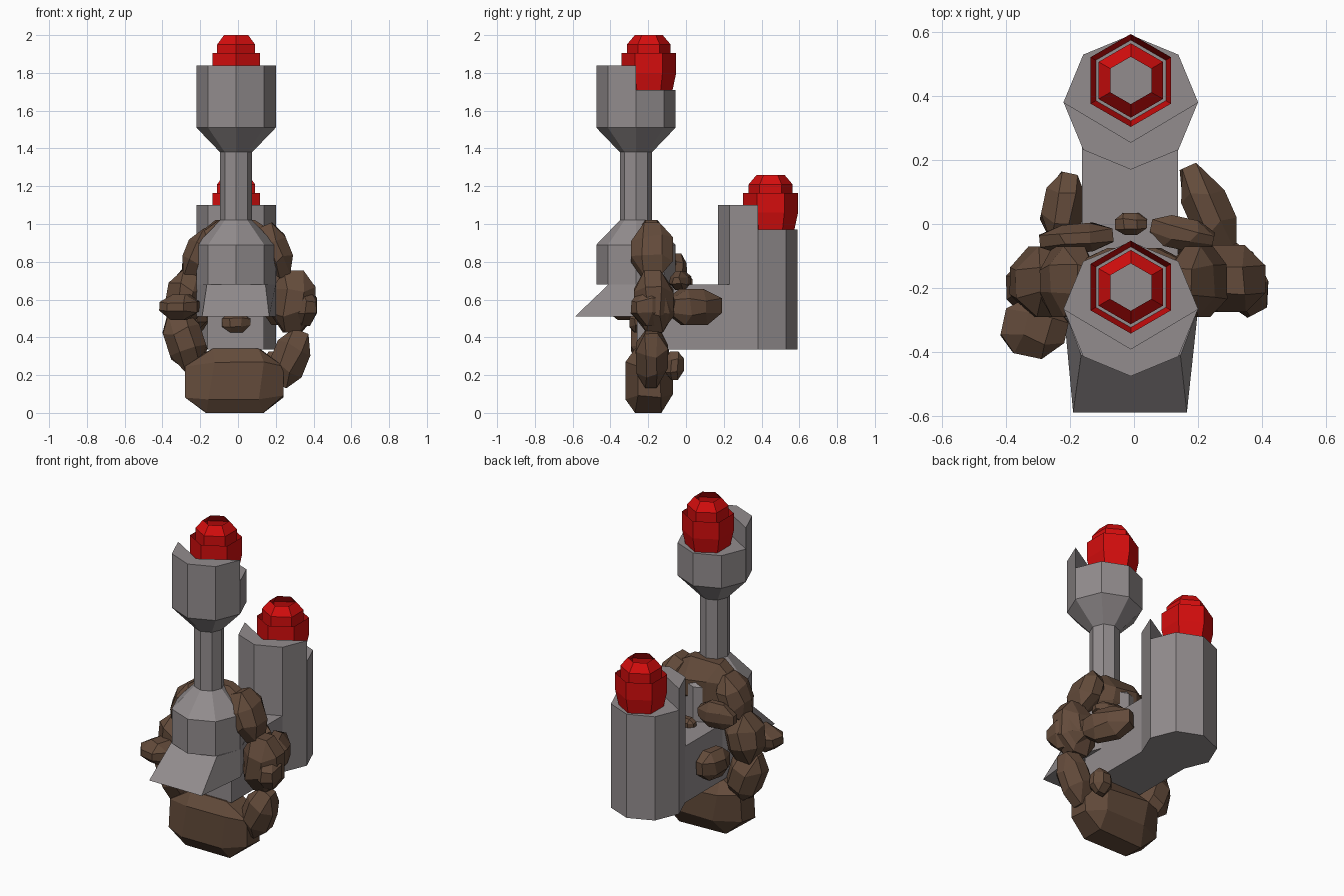
import bpy, bmesh, math, random
from mathutils import Matrix, Euler

if "Cube" in bpy.data.objects:
    bpy.data.objects.remove(bpy.data.objects["Cube"])

random.seed(4)
CX = -0.01


def material(name, rgb):
    m = bpy.data.materials.new(name)
    m.diffuse_color = (*rgb, 1)
    m.use_nodes = True
    m.node_tree.nodes["Principled BSDF"].inputs["Base Color"].default_value = m.diffuse_color
    return m


GREY = material("stone grey", (0.29, 0.265, 0.27))
RED = material("bright red", (0.66, 0.004, 0.004))
BROWN = material("earth brown", (0.125, 0.07, 0.043))


def finish(name, bm, mat):
    bmesh.ops.recalc_face_normals(bm, faces=bm.faces)
    me = bpy.data.meshes.new(name)
    bm.to_mesh(me)
    bm.free()
    me.materials.append(mat)
    ob = bpy.data.objects.new(name, me)
    bpy.context.collection.objects.link(ob)
    return ob


def loft(name, rings, mat, caps=True):
    """Skin a stack of rings that share a point count."""
    bm = bmesh.new()
    vs = [[bm.verts.new(p) for p in r] for r in rings]
    n = len(vs[0])
    for a, b in zip(vs, vs[1:]):
        for i in range(n):
            j = (i + 1) % n
            bm.faces.new((a[i], a[j], b[j], b[i]))
    if caps:
        bm.faces.new(vs[0][::-1])
        bm.faces.new(vs[-1])
    return finish(name, bm, mat)


def ring(n, r, cy, z):
    """Regular polygon with a corner pointing to the front."""
    return [(CX + r * math.sin(2 * math.pi * i / n),
             cy - r * math.cos(2 * math.pi * i / n), z) for i in range(n)]


def turned(name, n, cy, profile, mat, caps=True):
    return loft(name, [ring(n, r, cy, z) for r, z in profile], mat, caps)


def battery_top(prefix, cy, z):
    """Crescent shield and hollow capped tip standing on a socket floor at z."""
    o = ring(8, 0.21, cy, 0)
    outline = [o[i][:2] for i in (6, 7, 0, 1, 2)] + [(CX, cy - 0.125)]
    loft(prefix + "_shield", [[(x, y, h) for x, y in outline]
                              for h in (z - 0.02, z + 0.13)], GREY)
    ty = cy + 0.068
    turned(prefix + "_tip_sleeve", 6, ty,
           [(0.126, z), (0.145, z + 0.09), (0.145, z + 0.195)], RED, False)
    turned(prefix + "_tip_dome", 6, ty,
           [(0.116, z), (0.116, z + 0.24), (0.074, z + 0.29)], RED, False)


# Front tower: socket, neck and foot in one stack
FY, BY = -0.265, 0.38
turned("front_tower", 8, FY,
       [(0.21, 0.68), (0.21, 0.89), (0.085, 1.02), (0.085, 1.38),
        (0.21, 1.51), (0.21, 1.71)], GREY)
battery_top("front", FY, 1.71)

# Flared foot below the front tower
top = [(-0.165, -0.41), (0.145, -0.41), (0.20, FY), (0.14, -0.115),
       (CX, -0.055), (-0.16, -0.115), (-0.22, FY)]
low = [(-0.19, -0.588), (0.165, -0.588)] + top[2:]
loft("flared_foot", [[(x, y, 0.51) for x, y in low],
                     [(x, y, 0.68) for x, y in top]], GREY)

# Back tower and the bridge between the towers
turned("back_tower", 8, BY, [(0.21, 0.335), (0.21, 0.97)], GREY)
battery_top("back", BY, 0.97)
bridge = [(-0.162, -0.26), (0.138, -0.26), (0.138, 0.24), (-0.162, 0.24)]
loft("bridge", [[(x, y, z) for x, y in bridge] for z in (0.335, 0.68)], GREY)


def lump(name, c, h, rot=(0, 0, 0), cut=0.62):
    """Chiselled lump: a chamfered, slightly uneven block."""
    bm = bmesh.new()
    bmesh.ops.create_cube(bm, size=2)
    bmesh.ops.bevel(bm, geom=bm.edges[:], offset=cut, segments=1,
                    affect='EDGES', profile=0.5)
    for v in bm.verts:
        for k in range(3):
            if abs(v.co[k]) < 0.95:
                v.co[k] += random.uniform(-0.12, 0.12)
    m = (Matrix.Translation(c) @ Euler([math.radians(a) for a in rot]).to_matrix().to_4x4()
         @ Matrix.Diagonal((*h, 1)))
    bmesh.ops.transform(bm, matrix=m, verts=bm.verts)
    return finish(name, bm, BROWN)


# Loop of lumps around the towers
lump("lump_bottom", (-0.02, -0.195, 0.17), (0.26, 0.125, 0.17), cut=0.5)
lump("lump_top", (-0.01, -0.185, 0.87), (0.23, 0.11, 0.15))
lump("lump_upper_right", (0.20, -0.18, 0.86), (0.075, 0.11, 0.145), (0, -22, 0))
lump("lump_upper_left", (-0.21, -0.18, 0.84), (0.075, 0.11, 0.14), (0, 22, 0))
lump("lump_right", (0.295, -0.17, 0.59), (0.115, 0.105, 0.165))
lump("lump_lower_right", (0.275, -0.18, 0.29), (0.095, 0.085, 0.155), (0, 22, 0))
lump("lump_left", (-0.28, -0.18, 0.61), (0.10, 0.11, 0.15), (0, 10, 0))
lump("lump_lower_left", (-0.28, -0.19, 0.38), (0.10, 0.10, 0.16), (0, -18, 0))

# Finger-like lumps wrapping to the front and back
lump("finger_left_front", (-0.31, -0.325, 0.56), (0.10, 0.09, 0.068), (0, 0, -12))
lump("finger_right_outer", (0.33, -0.17, 0.56), (0.075, 0.12, 0.10), (0, 0, 28))
lump("finger_right_back", (0.235, 0.04, 0.56), (0.07, 0.155, 0.095), (0, 0, 24))
lump("finger_left_back", (-0.22, 0.05, 0.52), (0.065, 0.11, 0.085), (0, 0, -12))
lump("finger_upper_left", (-0.18, -0.045, 0.77), (0.115, 0.045, 0.075), (0, 0, 5))
lump("finger_upper_right", (0.15, -0.03, 0.70), (0.10, 0.05, 0.05), (0, 0, -12))
lump("finger_upper_middle", (-0.01, 0.0, 0.69), (0.05, 0.035, 0.035))
lump("finger_low_right", (0.19, -0.06, 0.25), (0.065, 0.05, 0.075))
lump("finger_under_foot", (-0.01, -0.25, 0.48), (0.075, 0.05, 0.055))
